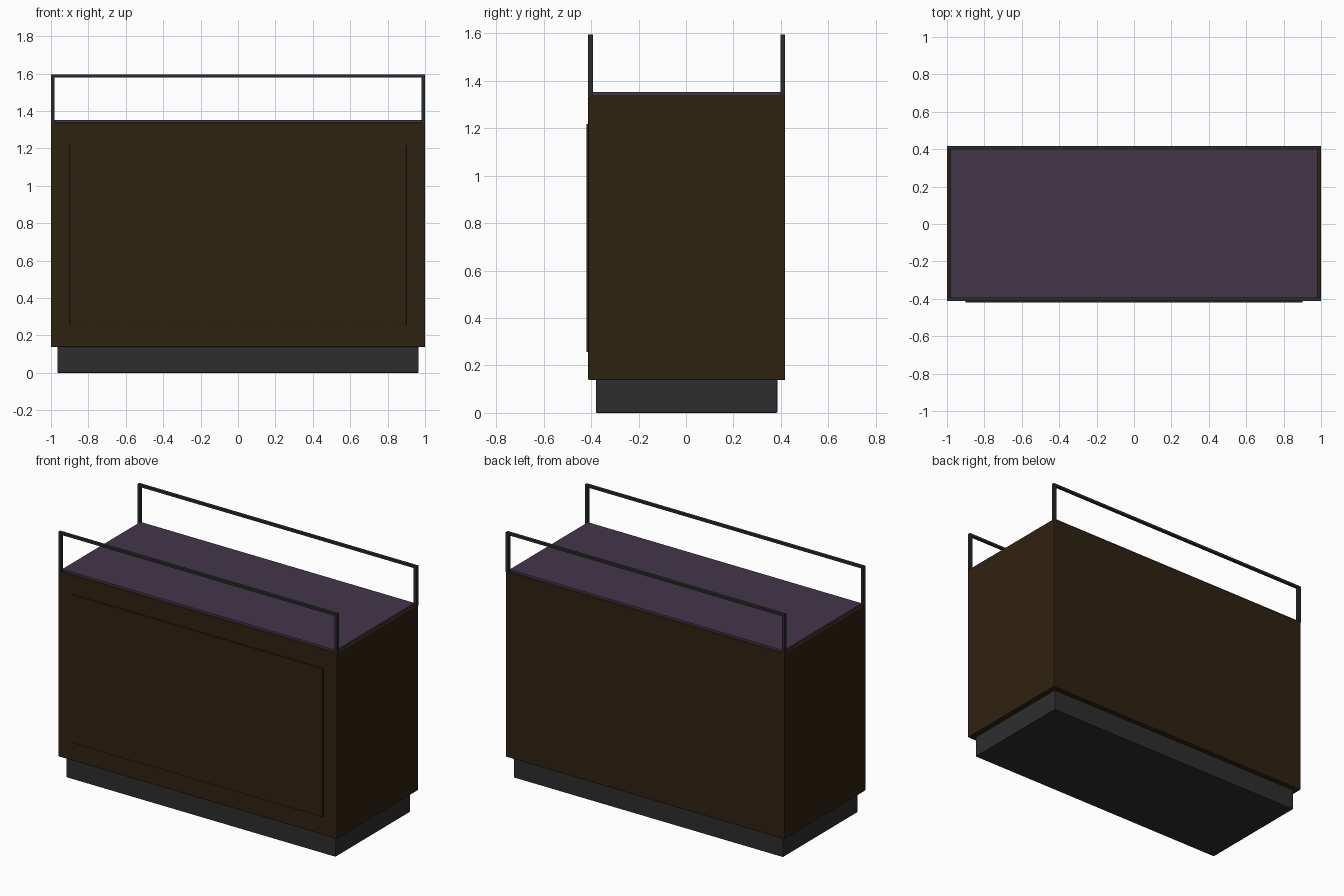
import bpy

if "Cube" in bpy.data.objects:
    bpy.data.objects.remove(bpy.data.objects["Cube"])


def material(name, rgb):
    m = bpy.data.materials.new(name)
    m.diffuse_color = (*rgb, 1)
    m.use_nodes = True
    m.node_tree.nodes["Principled BSDF"].inputs["Base Color"].default_value = m.diffuse_color
    return m


WOOD = material("dark_brown_wood", (0.028, 0.0160, 0.0052))
TOP = material("muted_purple", (0.055, 0.037, 0.067))
BASE = material("charcoal", (0.027, 0.027, 0.027))
METAL = material("dark_metal", (0.022, 0.025, 0.026))


def box(name, lo, hi, mat, bevel=0.0):
    """Box spanning two opposite corners, with an optional fine edge bevel."""
    bpy.ops.mesh.primitive_cube_add(size=1, location=[(a + b) / 2 for a, b in zip(lo, hi)])
    ob = bpy.context.object
    ob.name = name
    ob.scale = [b - a for a, b in zip(lo, hi)]
    bpy.ops.object.transform_apply(location=False, rotation=False, scale=True)
    ob.data.materials.append(mat)
    if bevel:
        mod = ob.modifiers.new("edge_bevel", 'BEVEL')
        mod.width = bevel
        mod.segments = 2
    return ob


# Recessed plinth and cabinet body
box("plinth", (-0.965, -0.38, 0), (0.965, 0.385, 0.14), BASE, 0.004)
box("cabinet_body", (-1, -0.412, 0.138), (1, 0.418, 1.338), WOOD, 0.005)

# Raised front panel
box("front_panel", (-0.9, -0.42, 0.256), (0.9, -0.408, 1.218), WOOD, 0.002)

# Inset counter surface
box("counter_top", (-0.982, -0.398, 1.33), (0.982, 0.404, 1.352), TOP)

# Guard rails along the front and back edges
for side, y in (("front", -0.412), ("back", 0.398)):
    box(side + "_rail", (-1, y, 1.58), (1, y + 0.02, 1.595), METAL)
    for end, x in (("left", -1), ("right", 0.98)):
        box(f"{side}_{end}_post", (x, y, 1.336), (x + 0.02, y + 0.02, 1.58), METAL)
